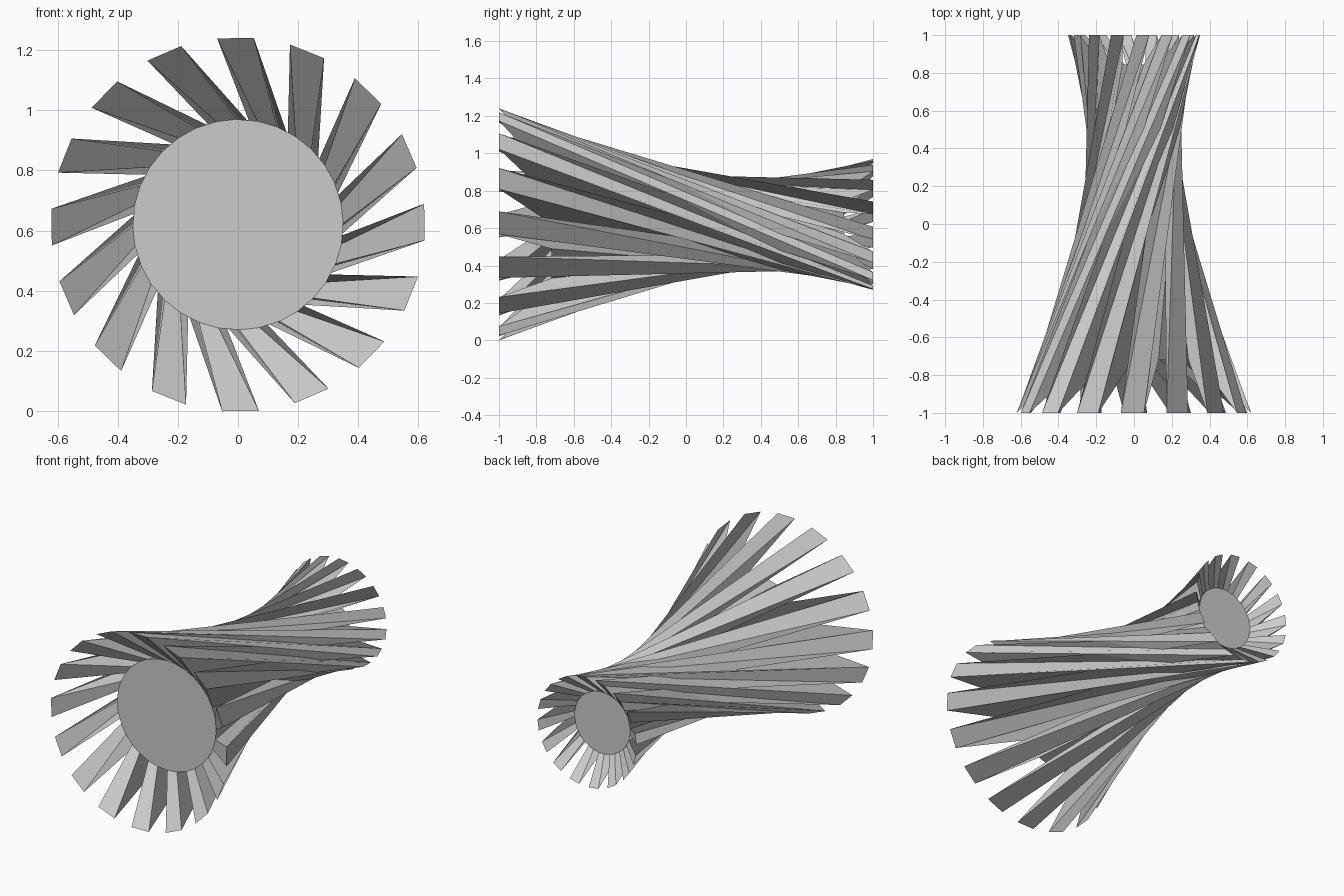
import bpy, bmesh, math

cube = bpy.data.objects.get("Cube")
if cube:
    bpy.data.objects.remove(cube, do_unlink=True)

SIDES = 32                       # sides of the core; every second one carries a slat
STEP = math.tau / SIDES
TWIST = math.radians(121)        # twist over the whole length
START = math.radians(-6.4)       # turn of the first slat at the front end
AXIS_Z = 0.62
TAPER = 0.562                    # back to front, and core to slat, radius ratio
R_SLAT, R_CORE = 0.623, 0.35
CORE_FRONT, CORE_BACK = -0.72, 0.845

grey = bpy.data.materials.new("plain_grey")
grey.use_nodes = True
colour = (0.6, 0.6, 0.6, 1)
grey.diffuse_color = colour
grey.node_tree.nodes["Principled BSDF"].inputs["Base Color"].default_value = colour


def point(radius, y, i):
    """Corner i of a ring at depth y, turned by the twist."""
    a = START + i * STEP + TWIST * (y + 1) / 2
    return (radius * math.sin(a), y, AXIS_Z + radius * math.cos(a))


def finish(name, bm):
    bmesh.ops.recalc_face_normals(bm, faces=bm.faces)
    mesh = bpy.data.meshes.new(name)
    bm.to_mesh(mesh)
    bm.free()
    mesh.materials.append(grey)
    bpy.context.collection.objects.link(bpy.data.objects.new(name, mesh))


# Twisted tapering core with a flat disc at each end
bm = bmesh.new()
front = [bm.verts.new(point(R_CORE, CORE_FRONT, i)) for i in range(SIDES)]
back = [bm.verts.new(point(R_CORE * TAPER, CORE_BACK, i)) for i in range(SIDES)]
bm.faces.new(front)
bm.faces.new(back)
for i in range(SIDES):
    j = (i + 1) % SIDES
    bm.faces.new((front[i], front[j], back[j], back[i]))
finish("twisted_core", bm)

# Slats standing on every second side of the core, flaring past both discs
for n in range(SIDES // 2):
    bm = bmesh.new()
    lo, hi = 2 * n, 2 * n + 1

    def ring(core_r, core_y, slat_r, slat_y):
        return [bm.verts.new(point(*p)) for p in (
            (core_r, core_y, lo), (slat_r, slat_y, lo),
            (slat_r, slat_y, hi), (core_r, core_y, hi))]

    f = ring(R_CORE, CORE_FRONT, R_SLAT, -1)
    b = ring(R_CORE * TAPER, CORE_BACK, R_SLAT * TAPER, 1)
    bm.faces.new(f)
    bm.faces.new(b)
    for i in range(4):
        j = (i + 1) % 4
        bm.faces.new((f[i], f[j], b[j], b[i]))
    finish(f"slat_{n + 1}", bm)
